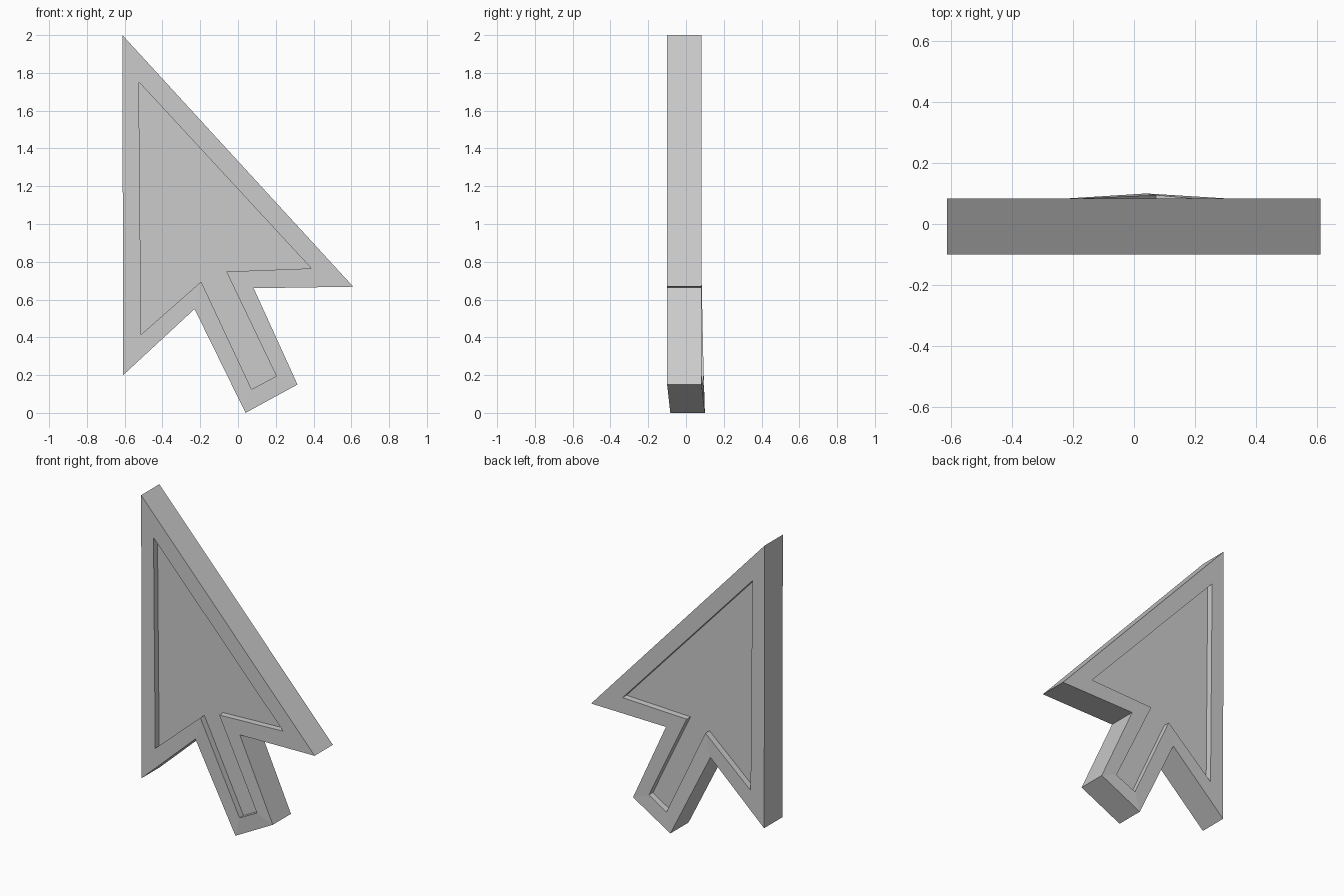
import bpy, bmesh

if "Cube" in bpy.data.objects:
    bpy.data.objects.remove(bpy.data.objects["Cube"])

# Profiles as (x, z, y shift); the stem's lowest corner is pushed slightly back
OUTER = [(-0.612, 2.0, 0), (-0.608, 0.2, 0), (-0.23, 0.55, 0), (0.04, 0.0, 0.017),
         (0.315, 0.15, 0), (0.083, 0.66, 0), (0.61, 0.668, 0)]
INNER = [(-0.525, 1.752, 0), (-0.513, 0.415, 0), (-0.195, 0.695, 0), (0.072, 0.125, 0.012),
         (0.203, 0.195, 0), (-0.062, 0.748, 0), (0.388, 0.765, 0)]
FRONT, BACK, RECESS = -0.1, 0.083, 0.04

bm = bmesh.new()


def ring(profile, y):
    return [bm.verts.new((x, y + shift, z)) for x, z, shift in profile]


def bridge(a, b):
    for i in range(len(a)):
        j = (i + 1) % len(a)
        bm.faces.new((a[i], a[j], b[j], b[i]))


# Front floor, recess wall, rim, outer side, rim, recess wall, back floor
rings = [ring(INNER, FRONT + RECESS), ring(INNER, FRONT), ring(OUTER, FRONT),
         ring(OUTER, BACK), ring(INNER, BACK), ring(INNER, BACK - RECESS)]
for a, b in zip(rings, rings[1:]):
    bridge(a, b)

# Recess floors
bm.faces.new(rings[0])
bm.faces.new(rings[-1])
bmesh.ops.recalc_face_normals(bm, faces=bm.faces[:])

mesh = bpy.data.meshes.new("pointer_arrow")
bm.to_mesh(mesh)
bm.free()
bpy.context.collection.objects.link(bpy.data.objects.new("pointer_arrow", mesh))
